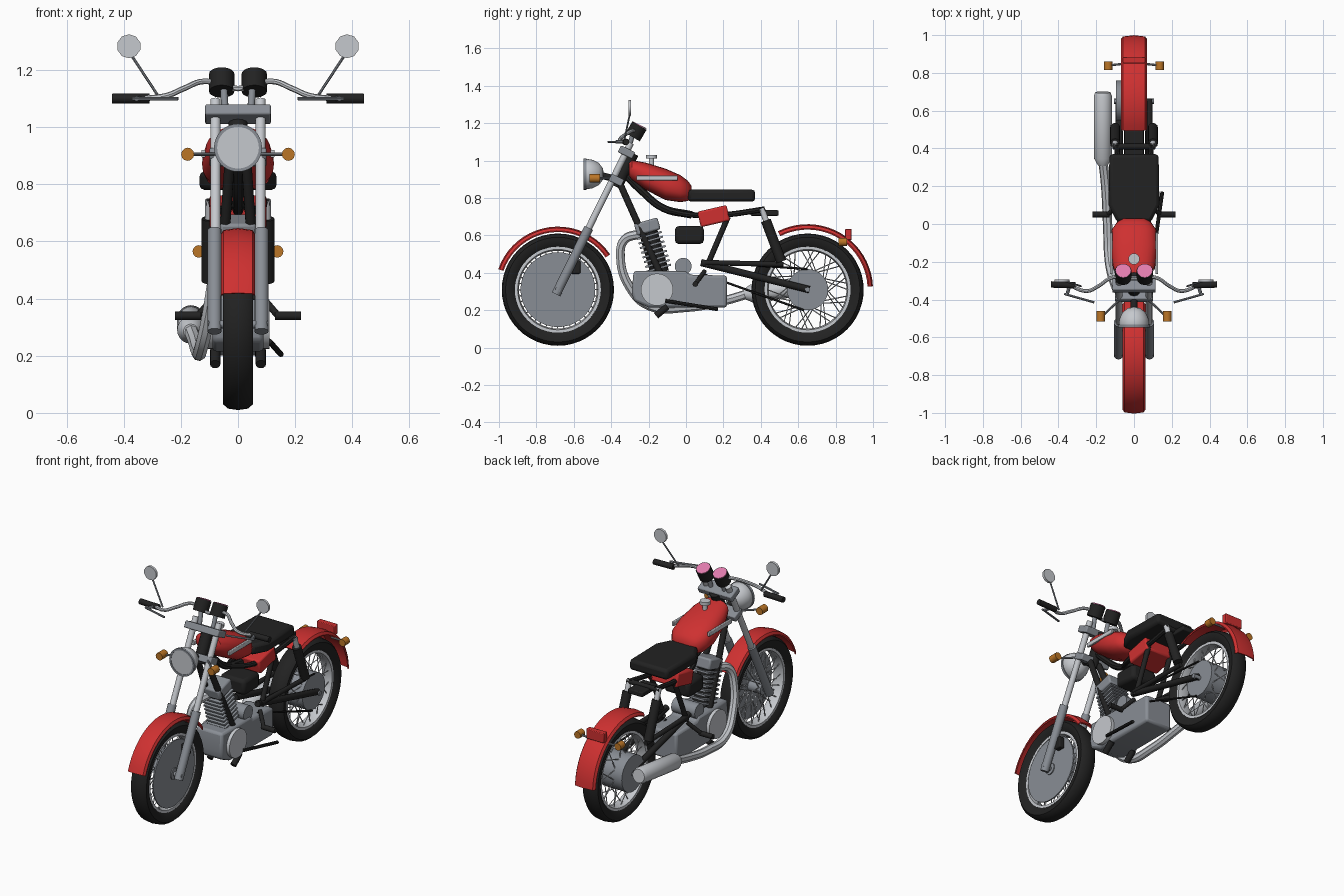
import bpy, bmesh, math
from mathutils import Vector, Matrix

cube = bpy.data.objects.get("Cube")
if cube:
    bpy.data.objects.remove(cube, do_unlink=True)


def material(name, *rgb):
    m = bpy.data.materials.new(name)
    m.use_nodes = True
    m.diffuse_color = (*rgb, 1)
    m.node_tree.nodes["Principled BSDF"].inputs["Base Color"].default_value = (*rgb, 1)
    return m


RED = material("red paint", .62, .03, .03)
BLACK = material("black", .016, .016, .016)
CHROME = material("chrome", .56, .58, .61)
METAL = material("cast metal", .25, .27, .30)
ORANGE = material("orange lens", .5, .18, .02)
PINK = material("pink dial", .75, .2, .42)
made = []


def finish(name, bm, mat, bevel=0):
    bmesh.ops.remove_doubles(bm, verts=bm.verts, dist=.0001)
    bmesh.ops.recalc_face_normals(bm, faces=bm.faces)
    mesh = bpy.data.meshes.new(name)
    bm.to_mesh(mesh)
    bm.free()
    mesh.materials.append(mat)
    ob = bpy.data.objects.new(name, mesh)
    bpy.context.collection.objects.link(ob)
    made.append(ob)
    if bevel:
        mod = ob.modifiers.new("rounded", "BEVEL")
        mod.width, mod.segments = bevel, 2
    return ob


def rods(name, parts, mat, sides=12):
    """Straight rods, each (start, end, radius), in one object."""
    bm = bmesh.new()
    for a, b, r in parts:
        a, b = Vector(a), Vector(b)
        turn = (b - a).to_track_quat("Z", "Y").to_matrix().to_4x4()
        bmesh.ops.create_cone(bm, cap_ends=True, segments=sides, radius1=r, radius2=r,
                              depth=(b - a).length, matrix=Matrix.Translation((a + b) / 2) @ turn)
    return finish(name, bm, mat)


def flip(p):
    return (-p[0], p[1], p[2])


def pair(name, a, b, r, mat, sides=12):
    rods("left_" + name, [(a, b, r)], mat, sides)
    rods("right_" + name, [(flip(a), flip(b), r)], mat, sides)


def box(name, centre, size, mat, tilt=0, bevel=.006):
    bm = bmesh.new()
    bmesh.ops.create_cube(bm, size=1, matrix=Matrix.Translation(centre)
                          @ Matrix.Rotation(math.radians(tilt), 4, "X") @ Matrix.Diagonal((*size, 1)))
    return finish(name, bm, mat, bevel)


def prism(name, points, push, mat, bevel):
    bm = bmesh.new()
    face = bm.faces.new([bm.verts.new(p) for p in points])
    new = bmesh.ops.extrude_face_region(bm, geom=[face])["geom"]
    bmesh.ops.translate(bm, vec=push, verts=[v for v in new if isinstance(v, bmesh.types.BMVert)])
    return finish(name, bm, mat, bevel)


def loft(name, rings, mat, loop=False):
    """Skin rings of points; loop joins the last ring to the first."""
    bm = bmesh.new()
    rows = [[bm.verts.new(p) for p in ring] for ring in rings]
    n = len(rows[0])
    for i in range(len(rows) - (not loop)):
        a, b = rows[i], rows[(i + 1) % len(rows)]
        for j in range(n):
            bm.faces.new((a[j], a[(j + 1) % n], b[(j + 1) % n], b[j]))
    if not loop:
        bm.faces.new(rows[0])
        bm.faces.new(rows[-1])
    return finish(name, bm, mat)


def lathe(name, profile, centre, axis, mat, segs=48, loop=False):
    turn = Vector(axis).to_track_quat("Z", "Y")
    angles = [math.tau * k / segs for k in range(segs)]
    rings = [[Vector(centre) + turn @ Vector((r * math.cos(a), r * math.sin(a), t)) for a in angles]
             for r, t in profile]
    return loft(name, rings, mat, loop)


def pipe(name, points, r, mat):
    """Round tube along a smooth path."""
    curve = bpy.data.curves.new(name, "CURVE")
    curve.dimensions, curve.bevel_depth, curve.bevel_resolution = "3D", r, 2
    curve.resolution_u, curve.use_fill_caps = 6, True
    spline = curve.splines.new("BEZIER")
    spline.bezier_points.add(len(points) - 1)
    for bp, p in zip(spline.bezier_points, points):
        bp.co, bp.handle_left_type, bp.handle_right_type = p, "AUTO", "AUTO"
    temp = bpy.data.objects.new(name + "_path", curve)
    bpy.context.collection.objects.link(temp)
    mesh = bpy.data.meshes.new_from_object(temp.evaluated_get(bpy.context.evaluated_depsgraph_get()))
    bpy.data.objects.remove(temp)
    bm = bmesh.new()
    bm.from_mesh(mesh)
    bpy.data.meshes.remove(mesh)
    return finish(name, bm, mat)


def fender(name, y, r, w, start, end):
    section = [(-1, -.022), (-.85, -.007), (0, 0), (.85, -.007), (1, -.022)]
    section += [(x * .95, d - .007) for x, d in reversed(section)]
    rings = []
    for k in range(21):
        a = math.radians(start + (end - start) * k / 20)
        rings.append([(x * w, y + (r + d) * math.cos(a), .31 + (r + d) * math.sin(a)) for x, d in section])
    loft(name, rings, RED)


# wheels
FRONT, REAR, HUB = -.685, .65, .31
tyre = [(.225, -.03), (.25, -.05), (.28, -.052), (.295, -.035), (.3, 0),
        (.295, .035), (.28, .052), (.25, .05), (.225, .03)]
rim = [(.232, -.034), (.215, -.034), (.208, 0), (.215, .034), (.232, .034)]
for side, y, hub in (("front", FRONT, .035), ("rear", REAR, .1)):
    lathe(side + "_tyre", tyre, (0, y, HUB), (1, 0, 0), BLACK, loop=True)
    lathe(side + "_rim", rim, (0, y, HUB), (1, 0, 0), CHROME, loop=True)
    spokes = []
    for k in range(40):
        a, x = math.tau * k / 40, .04 if k % 2 else -.04
        b = a + (.5 if k % 4 < 2 else -.5)
        spokes.append(((x, y + hub * math.cos(b), HUB + hub * math.sin(b)),
                       (x * .3, y + .215 * math.cos(a), HUB + .215 * math.sin(a)), .003))
    rods(side + "_spokes", spokes, CHROME, 4)
    rods(side + "_axle", [((-.105, y, HUB), (.105, y, HUB), .014)], METAL)
rods("front_hub", [((-.05, FRONT, HUB), (.05, FRONT, HUB), .035)], METAL, 20)
rods("front_brake_disc", [((.036, FRONT, HUB), (.044, FRONT, HUB), .2)], METAL, 40)
box("brake_caliper", (.06, -.59, .43), (.035, .05, .07), BLACK)
rods("rear_drum", [((-.095, REAR, HUB), (.06, REAR, HUB), .11)], METAL, 32)
fender("front_fender", FRONT, .337, .06, 161, 34)
fender("rear_fender", REAR, .35, .07, 117, 3)

# front fork and steering
pair("fork_tube", (.079, -.54, .6), (.079, -.295, 1.095), .018, CHROME)
pair("fork_leg", (.082, -.695, .285), (.082, -.52, .64), .025, METAL)
box("upper_clamp", (0, -.318, 1.045), (.23, .085, .04), METAL, -26)
box("lower_clamp", (0, -.372, .895), (.2, .075, .04), METAL, -26)
rods("steering_head", [((0, -.375, .86), (0, -.285, 1.04), .034)], BLACK)

# handlebar, grips, levers and mirrors
half = [(.06, -.28, 1.15), (.12, -.285, 1.16), (.19, -.33, 1.135), (.25, -.355, 1.11), (.34, -.325, 1.1)]
pipe("handlebar", [flip(p) for p in reversed(half)] + [(0, -.29, 1.135)] + half, .01, CHROME)
pair("grip", (.31, -.325, 1.1), (.44, -.32, 1.1), .017, BLACK)
pair("lever", (.37, -.37, 1.1), (.21, -.415, 1.1), .006, METAL, 8)
pair("lever_mount", (.34, -.325, 1.1), (.355, -.375, 1.1), .009, METAL, 8)
pair("mirror_stem", (.28, -.33, 1.11), (.372, -.3, 1.25), .005, METAL, 8)
pair("mirror", (.382, -.308, 1.283), (.382, -.293, 1.283), .042, CHROME, 10)
pair("handlebar_riser", (.045, -.31, 1.05), (.05, -.285, 1.14), .013, METAL)

# gauges facing the rider
pair("gauge_body", (.057, -.285, 1.125), (.057, -.249, 1.187), .044, BLACK, 20)
pair("gauge_dial", (.057, -.249, 1.187), (.057, -.247, 1.191), .04, PINK, 20)

# headlight and indicators
shell = [(0, 0), (.076, 0), (.081, .015), (.076, .045), (.06, .078), (.032, .1), (0, .106)]
lathe("headlight", shell, (0, -.545, .928), (0, 1, 0), CHROME, 32)
lathe("headlight_ring", [(.073, -.003), (.084, -.003), (.084, .012), (.073, .012)],
      (0, -.545, .928), (0, 1, 0), METAL, 32, True)
rods("headlight_bracket", [((0, -.45, .92), (0, -.37, .9), .018)], BLACK)
pair("front_indicator", (.176, -.515, .905), (.176, -.46, .905), .023, ORANGE)
pair("front_indicator_stalk", (.165, -.485, .905), (.075, -.4, .905), .006, METAL, 8)
pair("rear_indicator", (.137, .815, .565), (.137, .86, .565), .022, ORANGE)
pair("rear_indicator_stalk", (.13, .84, .565), (.04, .85, .56), .006, METAL, 8)
box("tail_light", (0, .868, .605), (.12, .034, .06), RED, 0, .004)

# fuel tank, badges and cap
rings = []
for y, z, w, h in [(-.305, .955, .06, .035), (-.29, .95, .085, .052), (-.22, .918, .113, .072),
                   (-.11, .873, .126, .084), (-.03, .85, .118, .072), (.01, .838, .09, .054),
                   (.03, .832, .055, .032)]:
    angles = [math.tau * k / 24 for k in range(24)]
    rings.append([(w * math.copysign(abs(math.cos(a)) ** .8, math.cos(a)), y,
                   z + h * math.copysign(abs(math.sin(a)) ** .8, math.sin(a))) for a in angles])
loft("fuel_tank", rings, RED)
for side, s in (("left", 1), ("right", -1)):
    box(side + "_tank_badge", (s * .121, -.155, .907), (.014, .22, .026), CHROME, 0, .003)
rods("fuel_cap", [((0, -.185, 1.01), (0, -.185, 1.03), .03), ((0, -.185, .96), (0, -.185, 1.01), .014)], CHROME, 16)

# seat, side panels and battery box
outline = [(.09, .01), (.135, .1), (.13, .37)]
prism("seat", [(x, y, .78) for x, y in outline] + [(-x, y, .78) for x, y in reversed(outline)],
      (0, 0, .065), BLACK, .018)
box("side_panels", (0, .148, .703), (.2, .16, .085), RED, 13, .01)
box("battery_box", (0, .018, .602), (.17, .155, .095), BLACK, 0, .02)

# frame
pipe("frame_backbone", [(0, -.33, .93), (0, -.24, .84), (0, -.12, .745), (0, .03, .71)], .02, BLACK)
for side, s in (("left", 1), ("right", -1)):
    pipe(side + "_seat_rail", [(0, -.1, .735), (s * .06, .03, .71), (s * .08, .2, .71), (s * .09, .42, .74)], .015, BLACK)
pair("down_tube", (.03, -.35, .87), (.062, -.14, .4), .018, BLACK)
pair("seat_post", (.08, .225, .7), (.08, .11, .43), .015, BLACK)
pair("rear_stay", (.085, .1, .455), (.09, .52, .445), .014, BLACK)
pair("swingarm", (.075, .08, .455), (.08, .66, .31), .019, BLACK)
pair("shock_rod", (.1, .405, .745), (.1, .44, .645), .016, CHROME)
pair("shock_body", (.1, .427, .68), (.1, .51, .46), .027, BLACK)
rods("shock_cross_bar", [((-.11, .41, .735), (.11, .41, .735), .015)], BLACK)
rods("chain", [((.065, .08, .46), (.065, .65, .42), .006), ((.065, .1, .39), (.065, .63, .2), .006)], BLACK, 6)
box("rear_frame_bridge", (0, .42, .72), (.1, .15, .03), BLACK)

# engine
side = [(-.28, .41), (0, .41), (.02, .39), (.22, .385), (.22, .215), (-.2, .215), (-.28, .25), (-.29, .3)]
prism("crankcase", [(-.09, y, z) for y, z in side], (.18, 0, 0), METAL, .015)
rods("crank_cover", [((-.11, -.155, .31), (.11, -.155, .31), .086)], CHROME, 32)
rods("clutch_cover", [((-.08, -.015, .435), (.08, -.015, .435), .045)], METAL, 24)
rods("cylinder_core", [((0, -.14, .4), (0, -.205, .63), .05)], BLACK, 16)
for k in range(8):
    box("cylinder_fin_%d" % (k + 1), (0, -.145 - .0072 * k, .425 + .025 * k), (.125, .135, .011), METAL, 16, 0)
box("cylinder_head", (0, -.207, .647), (.125, .13, .065), METAL, 16, .01)

# exhaust on the right
pipe("exhaust_pipe", [(-.03, -.24, .61), (-.06, -.33, .575), (-.08, -.35, .48), (-.105, -.305, .33),
                      (-.13, -.2, .225), (-.14, 0, .215), (-.15, .2, .25), (-.165, .34, .29)], .025, CHROME)
lathe("muffler", [(0, 0), (.026, 0), (.048, .04), (.048, .37), (.04, .39), (0, .39)],
      (-.165, .31, .285), (0, 1, .12), CHROME, 20)

# foot controls and stand
pair("footpeg", (.13, .05, .34), (.22, .05, .34), .015, BLACK)
pair("footpeg_mount", (.08, .1, .41), (.14, .05, .34), .012, BLACK)
pair("foot_pedal", (.08, -.16, .17), (.08, -.1, .22), .018, BLACK)
rods("side_stand", [((.11, -.11, .25), (.15, .17, .205), .01)], BLACK, 8)

# smooth round forms, keep edges sharp
bpy.ops.object.select_all(action="DESELECT")
for ob in made:
    ob.select_set(True)
bpy.context.view_layer.objects.active = made[0]
bpy.ops.object.shade_smooth_by_angle(angle=math.radians(38))
